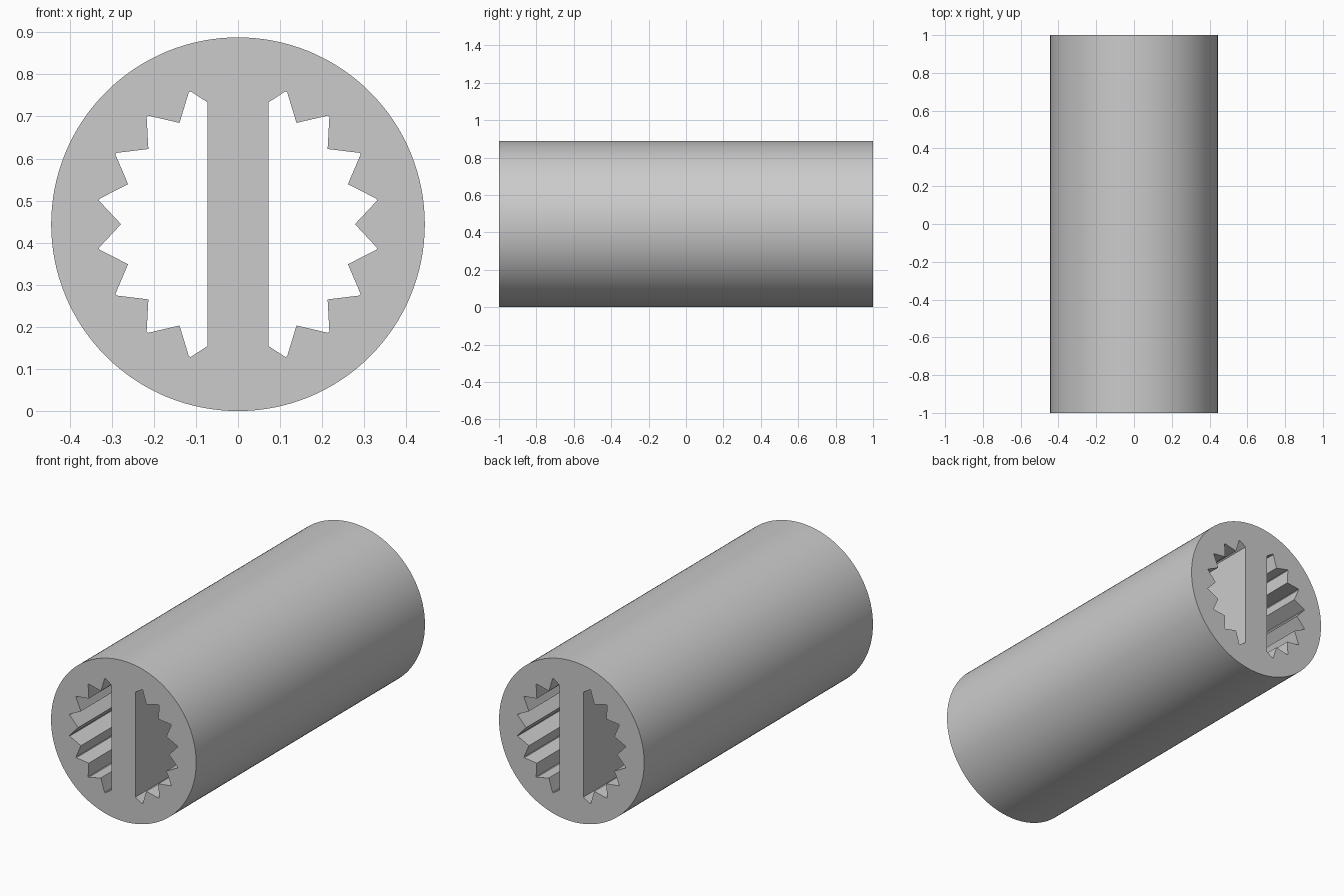
import bpy, bmesh
from math import sin, cos, radians, pi
from mathutils import Vector

if "Cube" in bpy.data.objects:
    bpy.data.objects.remove(bpy.data.objects["Cube"])

RADIUS, ROOT, TIP = 0.444, 0.278, 0.335
BAR = 0.073      # half width of the central web
TEETH = 18
SIDES = 128

grey = bpy.data.materials.new("plain grey")
grey.use_nodes = True
grey.diffuse_color = (0.6, 0.6, 0.6, 1)
grey.node_tree.nodes["Principled BSDF"].inputs["Base Color"].default_value = (0.6, 0.6, 0.6, 1)


def point(radius, degrees):
    a = radians(degrees)
    return Vector((radius * cos(a), -1, radius * sin(a) + RADIUS))


def cut_at_bar(a, b):
    return a.lerp(b, (a.x - BAR) / (a.x - b.x))


def opening():
    """Toothed half opening on the +x side, closed by the web's flat side."""
    step = 360 / TEETH
    pts = []
    for i in range(-4, 4):
        pts += [point(ROOT, i * step),
                point(TIP, (i + 0.5) * step - 0.4),
                point(TIP, (i + 0.5) * step + 0.4)]
    pts.append(point(ROOT, 4 * step))
    pts[0] = cut_at_bar(pts[1], pts[0])
    pts[-1] = cut_at_bar(pts[-2], pts[-1])
    return pts


def loop(bm, pts):
    vs = [bm.verts.new(p) for p in pts]
    return [bm.edges.new((v, vs[i - 1])) for i, v in enumerate(vs)]


# Cross-section: round outline with two mirrored toothed openings
bm = bmesh.new()
right_hole = opening()
edges = loop(bm, [point(RADIUS, 360 * i / SIDES) for i in range(SIDES)])
edges += loop(bm, right_hole)
edges += loop(bm, [Vector((-p.x, p.y, p.z)) for p in right_hole])
bmesh.ops.triangle_fill(bm, use_beauty=True, edges=edges, normal=(0, -1, 0))

# Extrude along the full length
ext = bmesh.ops.extrude_face_region(bm, geom=bm.faces[:], use_keep_orig=True)
bmesh.ops.translate(bm, vec=(0, 2, 0),
                    verts=[g for g in ext["geom"] if isinstance(g, bmesh.types.BMVert)])
bmesh.ops.recalc_face_normals(bm, faces=bm.faces[:])

mesh = bpy.data.meshes.new("splined_tube")
bm.to_mesh(mesh)
bm.free()
mesh.materials.append(grey)
tube = bpy.data.objects.new("splined_tube", mesh)
bpy.context.collection.objects.link(tube)

bpy.ops.object.select_all(action='DESELECT')
tube.select_set(True)
bpy.context.view_layer.objects.active = tube
bpy.ops.object.shade_smooth_by_angle(angle=pi / 6)
